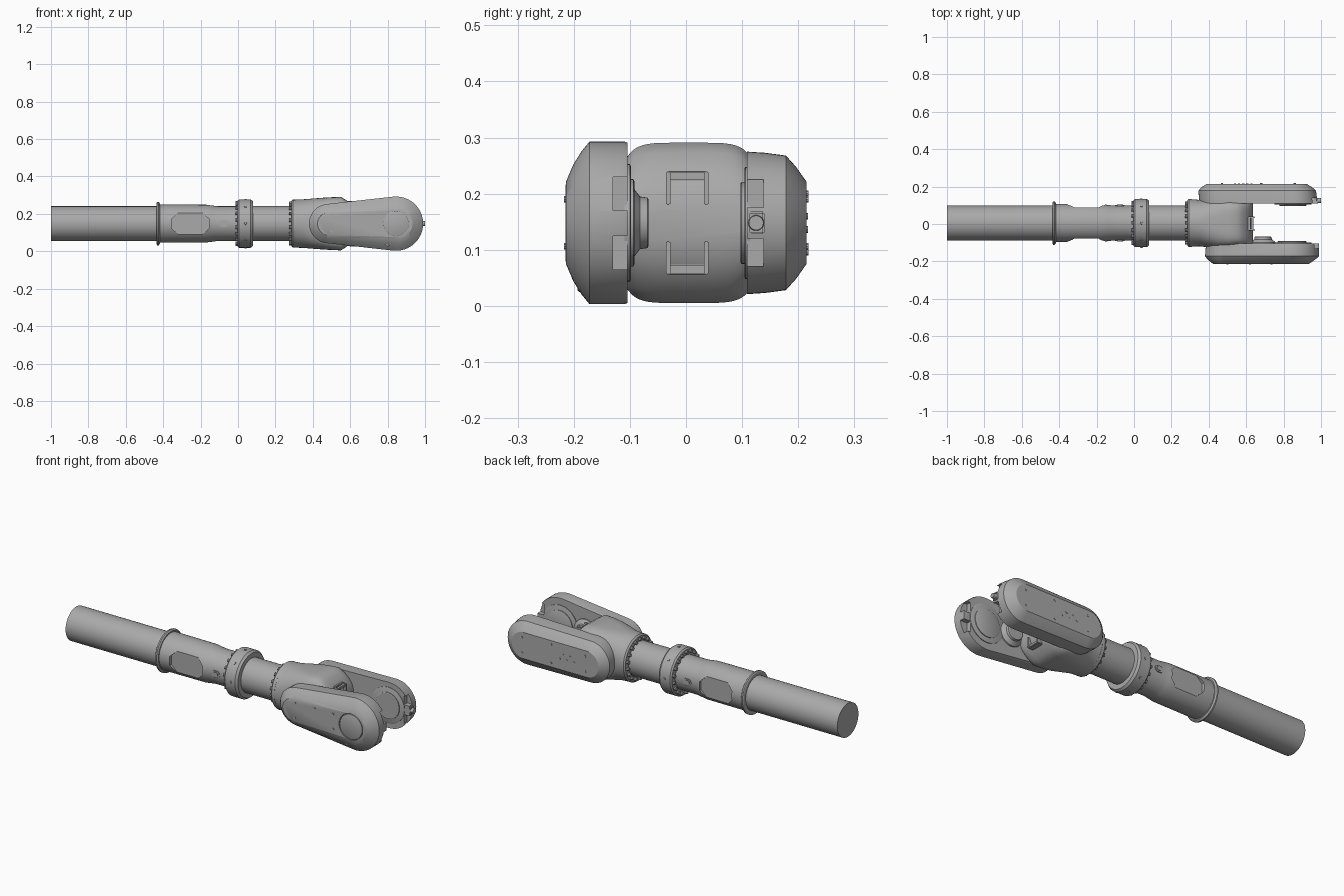
import bpy, bmesh
from math import sin, cos, pi, acos, radians, copysign
from mathutils import Matrix, Vector

cube = bpy.data.objects.get("Cube")
if cube:
    bpy.data.objects.remove(cube, do_unlink=True)

AY, AZ = 0.005, 0.148          # long axis of the link
grey = bpy.data.materials.new("metal_grey")
grey.use_nodes = True
COLOR = (0.4, 0.4, 0.4, 1)
grey.diffuse_color = COLOR
grey.node_tree.nodes["Principled BSDF"].inputs["Base Color"].default_value = COLOR


def finish(name, bm, angle=28):
    bmesh.ops.recalc_face_normals(bm, faces=bm.faces)
    mesh = bpy.data.meshes.new(name)
    bm.to_mesh(mesh)
    bm.free()
    mesh.materials.append(grey)
    ob = bpy.data.objects.new(name, mesh)
    bpy.context.collection.objects.link(ob)
    bpy.ops.object.select_all(action='DESELECT')
    ob.select_set(True)
    bpy.context.view_layer.objects.active = ob
    bpy.ops.object.shade_smooth_by_angle(angle=radians(angle))
    return ob


def loft(name, rings, angle=28):
    """Skin a list of equal-length point rings and cap both ends."""
    bm = bmesh.new()
    vs = [[bm.verts.new(p) for p in ring] for ring in rings]
    n = len(vs[0])
    for a, b in zip(vs, vs[1:]):
        for i in range(n):
            bm.faces.new((a[i], a[(i + 1) % n], b[(i + 1) % n], b[i]))
    bm.faces.new(vs[0])
    bm.faces.new(vs[-1])
    return finish(name, bm, angle)


def section(x, hy, hz, power=2, n=64):
    """Superellipse section across the long axis."""
    pts = []
    for i in range(n):
        c, s = cos(2 * pi * i / n), sin(2 * pi * i / n)
        e = 2 / power
        pts.append((x, AY + hy * copysign(abs(c) ** e, c), AZ + hz * copysign(abs(s) ** e, s)))
    return pts


def lathe(name, profile):
    return loft(name, [section(x, r, r) for x, r in profile])


def capsule(y, x1, r1, x2, r2, n=24):
    """Outline around two circles of different size, in the xz plane."""
    phi = acos((r1 - r2) / (x2 - x1))
    arcs = ((x2, r2, -phi, phi), (x1, r1, phi, 2 * pi - phi))
    return [(x + r * cos(a + (b - a) * i / n), y, AZ + r * sin(a + (b - a) * i / n))
            for x, r, a, b in arcs for i in range(n + 1)]


def disc(name, x, z, steps, n=40):
    """Turned part along y; steps are (y, radius)."""
    return loft(name, [[(x + r * cos(2 * pi * i / n), y, z + r * sin(2 * pi * i / n))
                        for i in range(n)] for y, r in steps])


def box(name, lo, hi, bevel=0.0):
    bm = bmesh.new()
    lo, hi = Vector(lo), Vector(hi)
    bmesh.ops.create_cube(bm, size=1, matrix=Matrix.Translation((lo + hi) / 2) @ Matrix.Diagonal((*(hi - lo), 1)))
    if bevel:
        bmesh.ops.bevel(bm, geom=bm.edges[:], offset=bevel, segments=2, affect='EDGES')
    return finish(name, bm)


def cut(target, cutter):
    mod = target.modifiers.new("cut", 'BOOLEAN')
    mod.operation, mod.solver, mod.object = 'DIFFERENCE', 'EXACT', cutter
    bpy.ops.object.select_all(action='DESELECT')
    bpy.context.view_layer.objects.active = target
    target.select_set(True)
    bpy.ops.object.modifier_apply(modifier=mod.name)
    bpy.data.objects.remove(cutter, do_unlink=True)
    bpy.ops.object.shade_smooth_by_angle(angle=radians(28))


def bolt_ring(name, x0, x1, radius, size, count):
    """Ring of short bolt heads lying along x."""
    bm = bmesh.new()
    for i in range(count):
        a = 2 * pi * (i + 0.5) / count
        place = Matrix.Translation(((x0 + x1) / 2, AY + radius * cos(a), AZ + radius * sin(a)))
        bmesh.ops.create_cone(bm, cap_ends=True, segments=8, radius1=size, radius2=size,
                              depth=x1 - x0, matrix=place @ Matrix.Rotation(pi / 2, 4, 'Y'))
    finish(name, bm)


# Tube, flange, sleeve, collar and neck
lathe("main_tube", [(-1, .093), (-.42, .093)])
lathe("tube_flange", [(-.436, .11), (-.432, .116), (-.424, .116), (-.418, .108), (-.418, .1)])
sleeve = lathe("sleeve", [(-.425, .102), (-.17, .101), (-.14, .097), (-.11, .093), (.01, .093)])
lathe("collar", [(-.002, .104), (-.002, .122), (.006, .129), (.068, .129), (.08, .12), (.08, .1)])
lathe("neck", [(.07, .094), (.3, .094)])
lathe("neck_seat", [(.285, .1), (.285, .121), (.293, .128), (.31, .128)])
bolt_ring("collar_bolts", -.014, .002, .111, .009, 18)
bolt_ring("fork_bolts", .272, .29, .108, .009, 18)

# Flat octagonal windows and small oval ports on both sides of the sleeve
for s in (-1, 1):
    ys = (AY + s * .083, AY + s * .16)
    octagon = [(-.355, .025), (-.32, .058), (-.19, .058), (-.155, .025)]
    octagon += [(x, -z) for x, z in reversed(octagon)]
    cut(sleeve, loft("window_cutter", [[(x, y, AZ + z) for x, z in octagon] for y in ys]))
    loft("port_rim", [capsule(AY + s * y, -.083, .018, -.069, .0181) for y in (.085, .096)])
    loft("port_cap", [capsule(AY + s * y, -.081, .011, -.071, .0111) for y in (.085, .099)])

# Radial dimples on the collar, drawn as small studs
bm = bmesh.new()
for i in range(8):
    turn = Matrix.Translation((.04, AY, AZ)) @ Matrix.Rotation(i * pi / 4, 4, 'X')
    bmesh.ops.create_cone(bm, cap_ends=True, segments=12, radius1=.008, radius2=.006, depth=.006,
                          matrix=turn @ Matrix.Translation((0, 0, .129)))
finish("collar_studs", bm)

# Fork body: round at the neck, broad between the arms, bulged inside the fork
loft("fork_body", [section(*s) for s in (
    (.305, .127, .128), (.35, .124, .13, 2.1), (.40, .13, .134, 2.6), (.45, .135, .138, 3.2),
    (.50, .13, .141, 4), (.55, .12, .143, 5), (.58, .12, .125, 5),
    (.605, .12, .1, 5), (.625, .12, .07, 5), (.636, .12, .03, 5))], 40)

# Front arm: straight wall, then a deep rounded chamfer
front_arm = loft("front_arm", [capsule(y, x1, r1, x2, r2) for y, x1, r1, x2, r2 in (
    (-.104, .49, .1, .845, .143), (-.11, .49, .105, .845, .145), (-.172, .485, .105, .845, .145),
    (-.186, .485, .094, .846, .128), (-.201, .485, .078, .85, .104), (-.214, .485, .06, .86, .073))])
# Back arm: thin inner plate and slimmer outer cover
back_arm = loft("back_arm", [capsule(y, x1, r1, x2, r2) for y, x1, r1, x2, r2 in (
    (.109, .47, .118, .855, .127), (.14, .465, .118, .853, .125), (.178, .46, .115, .853, .12),
    (.196, .46, .1, .853, .1), (.215, .462, .073, .85, .073))])

# Slots in the arm ends
for z in (.095, .2):
    cut(front_arm, box("slot_cutter", (.945, -.13, z - .03), (1.02, -.09, z + .03)))
    cut(back_arm, box("slot_cutter", (.945, .09, z - .025), (1.02, .138, z + .025)))

# Shaft ring groove on the front arm face
groove = disc("groove_cutter", .845, AZ, [(-.23, .073), (-.206, .073)])
cut(front_arm, groove)
disc("shaft_cover", .845, AZ, [(-.19, .069), (-.214, .069), (-.215, .067)])

# Inner bearing hubs
disc("front_hub_ring", .845, AZ, [(-.11, .105), (-.1, .105), (-.098, .1)])
disc("front_hub_disc", .845, AZ, [(-.11, .078), (-.094, .078), (-.092, .074)])
disc("back_hub_ring", .85, AZ, [(.115, .1), (.106, .1), (.104, .096)])
disc("back_hub_disc", .85, AZ, [(.115, .073), (.099, .073), (.097, .07)])
disc("cable_hub", .69, AZ, [(-.11, .07), (-.098, .068), (-.082, .047), (-.069, .045), (-.067, .042)])

# Cable clips inside the fork
for s in (-1, 1):
    z = AZ + s * .062
    box("clip_base", (.575, AY - .041, z - .03), (.622, AY + .035, z + .03), .003)
    for e in (-1, 1):
        yc = AY - .003 + e * .034
        box("clip_tab", (.58, yc - .004, z - .03), (.646, yc + .004, z + .03), .002)
    box("clip_bar", (.625, AY - .037, z + s * .014), (.64, AY + .031, z + s * .028), .002)

# Sensor block on the tip of the back arm
box("tip_block", (.95, .11, AZ - .02), (.985, .14, AZ + .02), .003)
bm = bmesh.new()
bmesh.ops.create_cone(bm, cap_ends=True, segments=20, radius1=.015, radius2=.013, depth=.03,
                      matrix=Matrix.Translation((.985, .125, AZ)) @ Matrix.Rotation(pi / 2, 4, 'Y'))
finish("tip_plug", bm)

# Small fasteners on both arm faces and the front drain plug
for x, z in ((.5, .19), (.5, .106), (.735, .19), (.735, .106), (.62, .19)):
    disc("front_screw", x, z, [(-.21, .006), (-.217, .006)], 10)
for x, z in ((.47, .19), (.47, .106), (.68, .2), (.68, .096), (.86, .19), (.86, .106)):
    disc("back_screw", x, z, [(.21, .006), (.218, .006)], 10)
disc("drain_plug", .8, .042, [(-.16, .017), (-.19, .017), (-.193, .014)], 20)
for i in range(5):
    disc("badge_stud", .54 + .022 * i, AZ + .012 * (i % 2 * 2 - 1), [(.21, .006), (.217, .006)], 8)
